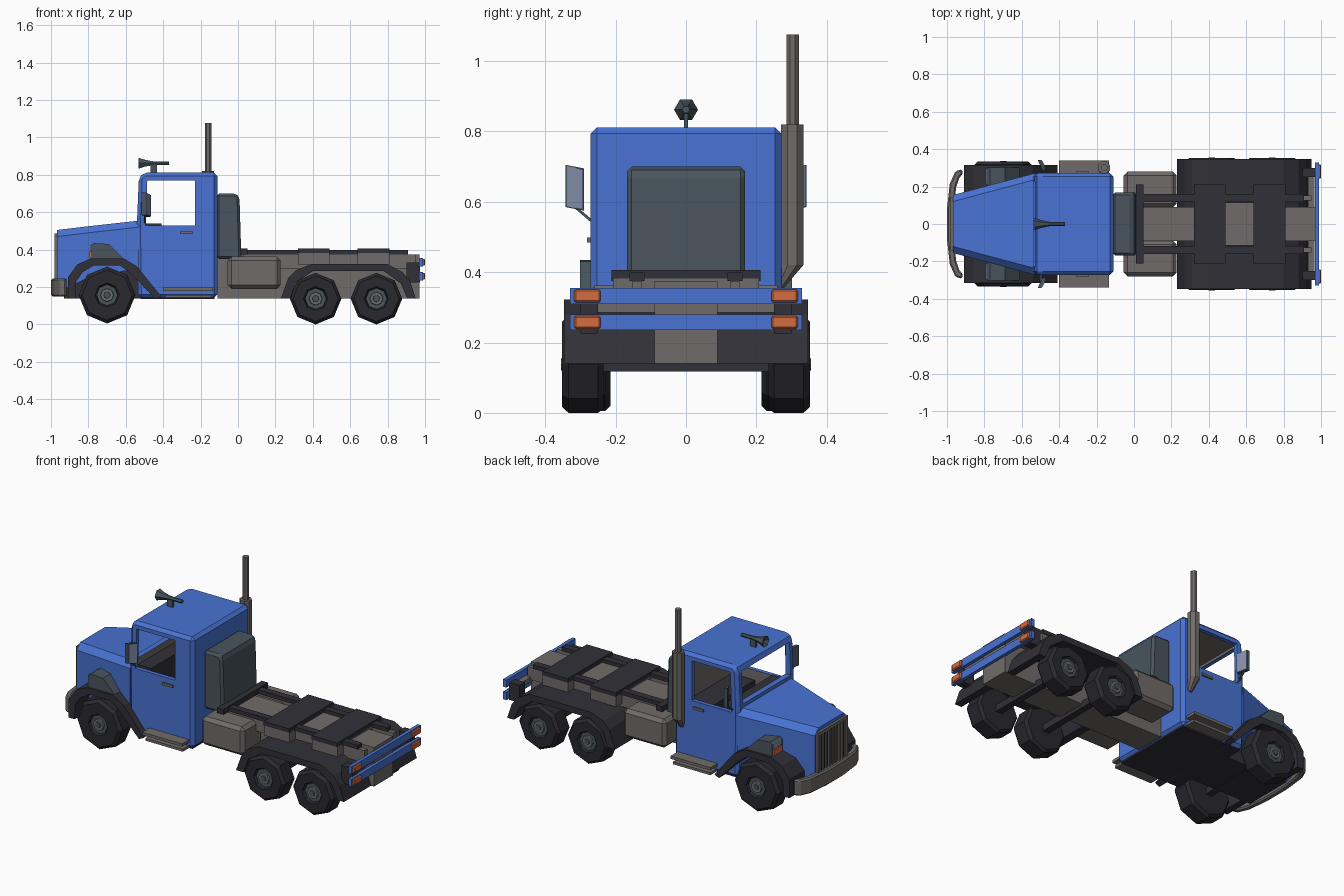
import bpy, bmesh, math
from mathutils import Vector

if "Cube" in bpy.data.objects:
    bpy.data.objects.remove(bpy.data.objects["Cube"])


def material(name, r, g, b):
    m = bpy.data.materials.new(name)
    m.diffuse_color = (r, g, b, 1)
    m.use_nodes = True
    m.node_tree.nodes["Principled BSDF"].inputs["Base Color"].default_value = m.diffuse_color
    return m


BLUE = material("blue paint", 0.065, 0.17, 0.65)
GRAY = material("warm gray metal", 0.16, 0.148, 0.142)
DARK = material("dark trim", 0.030, 0.030, 0.039)
TYRE = material("tyre rubber", 0.022, 0.022, 0.028)
SLATE = material("slate", 0.065, 0.09, 0.108)
ORANGE = material("orange lamp", 0.65, 0.15, 0.05)
GLASS = material("pale lamp glass", 0.22, 0.27, 0.40)


def make(name, verts, faces, mat, mirror=False, bevel=0):
    me = bpy.data.meshes.new(name)
    me.from_pydata(verts, [], faces)
    bm = bmesh.new()
    bm.from_mesh(me)
    bmesh.ops.recalc_face_normals(bm, faces=bm.faces)
    bm.to_mesh(me)
    bm.free()
    me.materials.append(mat)
    ob = bpy.data.objects.new(name, me)
    bpy.context.collection.objects.link(ob)
    if bevel:
        b = ob.modifiers.new("bevel", 'BEVEL')
        b.width, b.segments, b.limit_method = bevel, 1, 'ANGLE'
    if mirror:
        m = ob.modifiers.new("mirror", 'MIRROR')
        m.use_axis = (False, True, False)
    return ob


def loft(name, loops, mat, **kw):
    """Join equal-length closed loops and cap both ends."""
    n = len(loops[0])
    verts = [v for loop in loops for v in loop]
    faces = [tuple(range(n)), tuple(range(len(verts) - n, len(verts)))]
    for k in range(len(loops) - 1):
        for i in range(n):
            j = (i + 1) % n
            faces.append((k * n + i, k * n + j, (k + 1) * n + j, (k + 1) * n + i))
    return make(name, verts, faces, mat, **kw)


def prism_y(name, pts, y0, y1, mat, **kw):
    return loft(name, [[(x, y, z) for x, z in pts] for y in (y0, y1)], mat, **kw)


def box(name, x0, x1, y0, y1, z0, z1, mat, **kw):
    return prism_y(name, [(x0, z0), (x1, z0), (x1, z1), (x0, z1)], y0, y1, mat, **kw)


def rings(name, path, axis, n, mat, turn=0.0, **kw):
    """Loft of round sections (x, y, z, radius) square to an axis."""
    a, b = {'x': ((0, 1, 0), (0, 0, 1)), 'y': ((1, 0, 0), (0, 0, 1)),
            'z': ((1, 0, 0), (0, 1, 0))}[axis]
    a, b = Vector(a), Vector(b)
    loops = []
    for x, y, z, r in path:
        loops.append([tuple(Vector((x, y, z)) + a * r * math.cos(t) + b * r * math.sin(t))
                      for t in (turn + 2 * math.pi * i / n for i in range(n))])
    return loft(name, loops, mat, **kw)


# Wheels and hubs
for label, x, z, r, y0, y1 in (("front", -0.70, 0.157, 0.152, 0.215, 0.335),
                               ("middle", 0.415, 0.138, 0.138, 0.235, 0.352),
                               ("rear", 0.74, 0.138, 0.138, 0.235, 0.352)):
    rings(label + "_tyre", [(x, y0, z, r * 0.9), (x, y0 + 0.015, z, r), (x, y1 - 0.018, z, r),
                            (x, y1, z, r * 0.88), (x, y1, z, 0.065), (x, y1 - 0.02, z, 0.055)],
          'y', 8, TYRE, mirror=True, turn=math.pi / 2)
    rings(label + "_rim", [(x, y1 - 0.03, z, 0.056), (x, y1 - 0.012, z, 0.056)], 'y', 8, SLATE, mirror=True)
    rings(label + "_hub", [(x, y1 - 0.02, z, 0.038), (x, y1 - 0.003, z, 0.034)], 'y', 8, GRAY, mirror=True)
    rings(label + "_hub_cap", [(x, y1 - 0.01, z, 0.02), (x, y1 + 0.003, z, 0.017)], 'y', 8, SLATE, mirror=True)
    box(label + "_axle", x - 0.02, x + 0.02, -y0 - 0.01, y0 + 0.01, z - 0.02, z + 0.02, DARK)

# Fenders
prism_y("rear_fender", [(0.23, 0.14), (0.27, 0.25), (0.31, 0.29), (0.39, 0.322), (0.80, 0.322),
                        (0.88, 0.28), (0.92, 0.23), (0.95, 0.14), (0.905, 0.14), (0.87, 0.22),
                        (0.78, 0.285), (0.40, 0.285), (0.31, 0.225), (0.28, 0.14)],
        0.085, 0.347, DARK, mirror=True)
prism_y("front_fender", [(-0.91, 0.14), (-0.91, 0.25), (-0.86, 0.32), (-0.79, 0.352), (-0.61, 0.352),
                         (-0.54, 0.31), (-0.41, 0.15), (-0.44, 0.135), (-0.57, 0.27), (-0.63, 0.315),
                         (-0.77, 0.315), (-0.83, 0.28), (-0.865, 0.23), (-0.87, 0.14)],
        0.14, 0.315, DARK, mirror=True)

# Chassis and deck
box("chassis_beam", -0.11, 0.97, -0.09, 0.09, 0.14, 0.375, GRAY)
for i, x in enumerate((0.32, 0.64)):
    box(f"deck_support_{i}", x, x + 0.17, -0.208, 0.208, 0.32, 0.382, GRAY)
    box(f"deck_plate_{i}", x, x + 0.17, -0.212, 0.212, 0.382, 0.406, DARK)
box("deck_middle", 0.48, 0.65, -0.115, 0.115, 0.32, 0.38, GRAY)
box("deck_rail", 0.03, 0.91, 0.118, 0.16, 0.375, 0.399, DARK, mirror=True)
box("rail_web", 0.03, 0.95, 0.125, 0.152, 0.30, 0.375, GRAY, mirror=True)
box("deck_crossbar", 0.01, 0.052, -0.212, 0.212, 0.375, 0.406, DARK)
box("fuel_tank", -0.055, 0.228, 0.09, 0.28, 0.19, 0.362, GRAY, mirror=True, bevel=0.02)

# Rear bars with lamps
box("bar_bracket", 0.90, 0.972, 0.25, 0.30, 0.225, 0.33, DARK, mirror=True)
box("bar_beam", 0.93, 0.965, -0.27, 0.27, 0.285, 0.315, GRAY)
for i, z in enumerate((0.235, 0.31)):
    box(f"rear_bar_{i}", 0.967, 0.988, -0.33, 0.33, z, z + 0.045, BLUE)
    box(f"rear_lamp_{i}", 0.98, 1.0, 0.243, 0.318, z + 0.004, z + 0.041, ORANGE, mirror=True, bevel=0.005)

# Hollow cab with open windows
cab = prism_y("cab", [(-0.535, 0.143), (-0.11, 0.143), (-0.11, 0.812), (-0.505, 0.812),
                      (-0.53, 0.785), (-0.54, 0.55)], -0.272, 0.272, BLUE, bevel=0.02)
cutters = [box("cut_inside", -0.505, -0.14, -0.247, 0.247, 0.19, 0.785, BLUE),
           prism_y("cut_side", [(-0.495, 0.53), (-0.23, 0.53), (-0.23, 0.77), (-0.485, 0.77)],
                   -0.4, 0.4, BLUE),
           box("cut_front", -0.7, -0.45, -0.228, 0.228, 0.575, 0.77, BLUE)]
bpy.context.view_layer.objects.active = cab
bpy.ops.object.modifier_apply(modifier="bevel")
for c in cutters:
    m = cab.modifiers.new("cut", 'BOOLEAN')
    m.operation, m.solver, m.object = 'DIFFERENCE', 'EXACT', c
    bpy.ops.object.modifier_apply(modifier="cut")
    bpy.data.objects.remove(c)
cab.data.materials.append(GRAY)
for p in cab.data.polygons:
    c, n = p.center, p.normal
    inward = n.dot(Vector((-0.32, 0, 0.5)) - c) > 0
    if inward and -0.51 < c.x < -0.135 and abs(c.y) < 0.2475 and 0.185 < c.z < 0.79:
        p.material_index = 1
    else:
        p.material_index = 0
box("cab_seat", -0.30, -0.145, -0.23, 0.23, 0.2, 0.48, DARK)
box("dashboard", -0.50, -0.41, -0.24, 0.24, 0.3, 0.54, DARK)
box("cab_floor", -0.52, -0.125, -0.255, 0.255, 0.137, 0.16, DARK)
box("engine_bay", -0.93, -0.50, -0.15, 0.15, 0.14, 0.34, DARK)

# Hood tapering to the grille
def hood_loop(x, w, z0, z1):
    half = [(w, z0), (w, z1 - 0.035), (w - 0.035, z1)]
    return [(x, y, z) for y, z in half] + [(x, -y, z) for y, z in reversed(half)]


loft("hood", [hood_loop(-0.968, 0.155, 0.17, 0.505), hood_loop(-0.80, 0.2, 0.25, 0.525),
              hood_loop(-0.53, 0.272, 0.30, 0.555)], BLUE)
box("grille_back", -0.974, -0.96, -0.125, 0.125, 0.22, 0.47, DARK)
for i in range(9):
    y = -0.12 + i * 0.03
    box(f"grille_bar_{i}", -0.982, -0.965, y - 0.007, y + 0.007, 0.22, 0.475, GRAY)
box("grille_top", -0.982, -0.96, -0.13, 0.13, 0.465, 0.485, GRAY)
box("grille_side", -0.98, -0.96, 0.125, 0.142, 0.2, 0.485, GRAY, mirror=True)

# Bumper wrapping round the nose
outer = [(-0.92, 0.293), (-0.955, 0.282), (-0.985, 0.215), (-1.0, 0.08)]
inner = [(-0.965, 0.08), (-0.95, 0.2), (-0.932, 0.252), (-0.915, 0.265)]
plan = outer + [(x, -y) for x, y in reversed(outer)]
plan += [(x, -y) for x, y in reversed(inner)] + inner
loft("bumper", [[(x, y, z) for x, y in plan] for z in (0.15, 0.245)], GRAY, bevel=0.008)

# Headlamps on the fenders
prism_y("headlamp_housing", [(-0.785, 0.34), (-0.785, 0.425), (-0.77, 0.435), (-0.69, 0.43), (-0.60, 0.34)],
        0.18, 0.302, SLATE, mirror=True)
box("turn_lamp", -0.793, -0.775, 0.215, 0.296, 0.355, 0.39, ORANGE, mirror=True)
box("headlamp", -0.791, -0.775, 0.215, 0.296, 0.395, 0.425, GLASS, mirror=True)

# Steps and door handles
box("step", -0.40, -0.135, 0.26, 0.34, 0.18, 0.197, GRAY, mirror=True)
box("lower_step", -0.39, -0.14, 0.26, 0.325, 0.143, 0.158, GRAY, mirror=True)
box("door_handle", -0.31, -0.24, 0.268, 0.282, 0.484, 0.498, GRAY, mirror=True)

# Side mirrors, angled outward
def mirror_plate(name, dx, thick, inset, mat):
    a, b = Vector((-0.515 + dx, 0.342 - inset)), Vector((-0.49 + dx, 0.29 + inset))
    loops = []
    for t in (0, thick):
        loops.append([(a.x + t, a.y, 0.705 - inset), (a.x + t, a.y, 0.585 + inset),
                      (b.x + t, b.y, 0.575 + inset), (b.x + t, b.y, 0.695 - inset)])
    loft(name, loops, mat, mirror=True)


mirror_plate("mirror_shell", 0, 0.02, 0, SLATE)
mirror_plate("mirror_glass", 0.02, 0.004, 0.003, GLASS)
loft("mirror_arm", [[(-0.503, y, z), (-0.493, y, z), (-0.493, y, z + 0.01), (-0.503, y, z + 0.01)]
                    for y, z in ((0.262, 0.535), (0.315, 0.58))], SLATE, mirror=True)

# Box behind the cab
prism_y("rear_cabinet", [(-0.115, 0.35), (0.018, 0.35), (0.008, 0.68), (-0.01, 0.70), (-0.115, 0.70)],
        -0.168, 0.168, SLATE, bevel=0.015)

# Exhaust stack
rings("exhaust_muffler", [(-0.16, 0.265, 0.355, 0.014), (-0.16, 0.302, 0.42, 0.034),
                          (-0.16, 0.302, 0.82, 0.034)], 'z', 8, GRAY, turn=math.pi / 8)
rings("exhaust_pipe", [(-0.16, 0.303, 0.80, 0.019), (-0.16, 0.303, 1.076, 0.019)], 'z', 8, GRAY,
      turn=math.pi / 8)

# Roof horn
rings("roof_horn", [(-0.515, 0, 0.862, 0.012), (-0.532, 0, 0.862, 0.034), (-0.50, 0, 0.862, 0.022),
                    (-0.455, 0, 0.862, 0.012), (-0.37, 0, 0.862, 0.011)], 'x', 6, SLATE)
box("horn_stand", -0.468, -0.432, -0.006, 0.006, 0.805, 0.86, SLATE)
